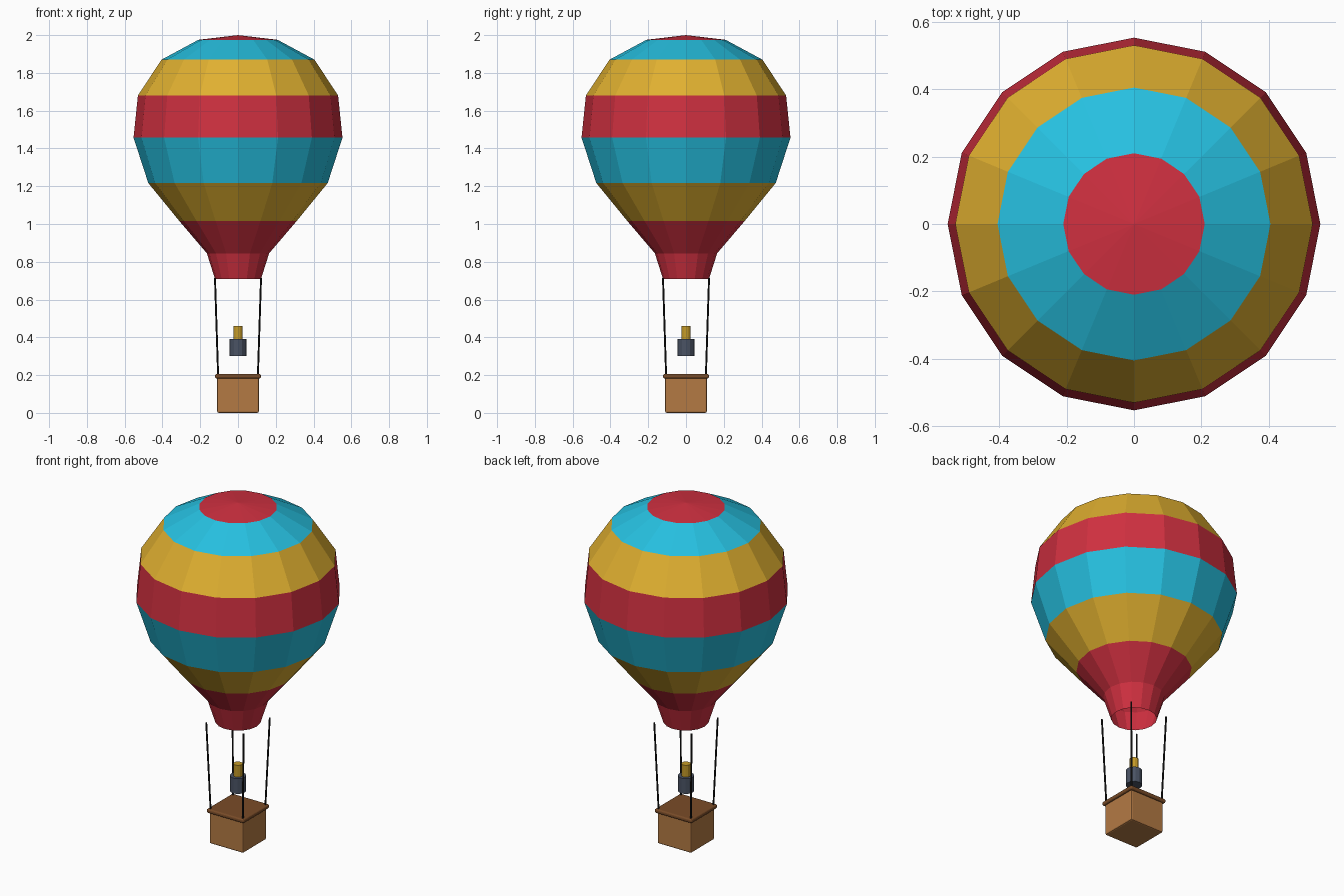
import bpy, bmesh, math
from mathutils import Vector

if "Cube" in bpy.data.objects:
    bpy.data.objects.remove(bpy.data.objects["Cube"])


def srgb(hexcode):
    vals = [int(hexcode[i:i + 2], 16) / 255 for i in (0, 2, 4)]
    return [v / 12.92 if v <= 0.04045 else ((v + 0.055) / 1.055) ** 2.4 for v in vals] + [1]


def material(name, hexcode):
    m = bpy.data.materials.new(name)
    m.diffuse_color = srgb(hexcode)
    m.use_nodes = True
    m.node_tree.nodes["Principled BSDF"].inputs["Base Color"].default_value = m.diffuse_color
    return m


RED = material("red", "D03040")
BLUE = material("sky_blue", "26C0E0")
YELLOW = material("yellow", "E0B030")
WICKER = material("wicker", "B47A44")
BROWN = material("dark_brown", "7A4C28")
STEEL = material("steel", "4A5364")
BRASS = material("brass", "C49A28")
ROPE = material("rope", "1C1C1C")


def make_object(name, bm, mats):
    mesh = bpy.data.meshes.new(name)
    bm.to_mesh(mesh)
    bm.free()
    for m in mats:
        mesh.materials.append(m)
    ob = bpy.data.objects.new(name, mesh)
    bpy.context.collection.objects.link(ob)
    return ob


def rod(name, a, b, radius, sides, mat):
    a, b = Vector(a), Vector(b)
    bm = bmesh.new()
    bmesh.ops.create_cone(bm, cap_ends=True, segments=sides, radius1=radius,
                          radius2=radius, depth=(b - a).length)
    rot = Vector((0, 0, 1)).rotation_difference(b - a).to_matrix()
    for v in bm.verts:
        v.co = rot @ v.co + (a + b) / 2
    return make_object(name, bm, [mat])


def box(name, half, z0, z1, bevel, segments, mat):
    bm = bmesh.new()
    bmesh.ops.create_cube(bm, size=1)
    for v in bm.verts:
        v.co = (v.co.x * 2 * half, v.co.y * 2 * half, z0 + (v.co.z + 0.5) * (z1 - z0))
    bmesh.ops.bevel(bm, geom=bm.edges[:], offset=bevel, segments=segments,
                    profile=0.5, affect='EDGES')
    return make_object(name, bm, [mat])


# Envelope: 16-sided lathe, open at the mouth, one colour per band
SIDES = 16
PROFILE = [(0.122, 0.71), (0.165, 0.845), (0.31, 1.015), (0.475, 1.217),
           (0.553, 1.457), (0.53, 1.68), (0.405, 1.87), (0.21, 1.975)]
BANDS = [0, 0, 2, 1, 0, 2, 1]
bm = bmesh.new()
rings = [[bm.verts.new((r * math.cos(math.tau * i / SIDES),
                        r * math.sin(math.tau * i / SIDES), z)) for i in range(SIDES)]
         for r, z in PROFILE]
tip = bm.verts.new((0, 0, 2.0))
for i in range(SIDES):
    j = (i + 1) % SIDES
    for k, colour in enumerate(BANDS):
        f = bm.faces.new((rings[k][i], rings[k][j], rings[k + 1][j], rings[k + 1][i]))
        f.material_index = colour
    bm.faces.new((rings[-1][i], rings[-1][j], tip))
make_object("envelope", bm, [RED, BLUE, YELLOW])

# Basket and its padded rim
box("basket", 0.11, 0.0, 0.195, 0.008, 2, WICKER)
box("basket_rim", 0.122, 0.182, 0.206, 0.009, 3, BROWN)

# Burner
rod("burner_tank", (0, 0, 0.30), (0, 0, 0.39), 0.044, 12, STEEL)
rod("burner_nozzle", (0, 0, 0.39), (0, 0, 0.46), 0.025, 12, BRASS)

# Four corner ropes
for sx in (-1, 1):
    for sy in (-1, 1):
        name = "rope_%s_%s" % ("front" if sy < 0 else "back", "left" if sx < 0 else "right")
        rod(name, (sx * 0.105, sy * 0.105, 0.19), (sx * 0.122, sy * 0.122, 0.715),
            0.005, 8, ROPE)
